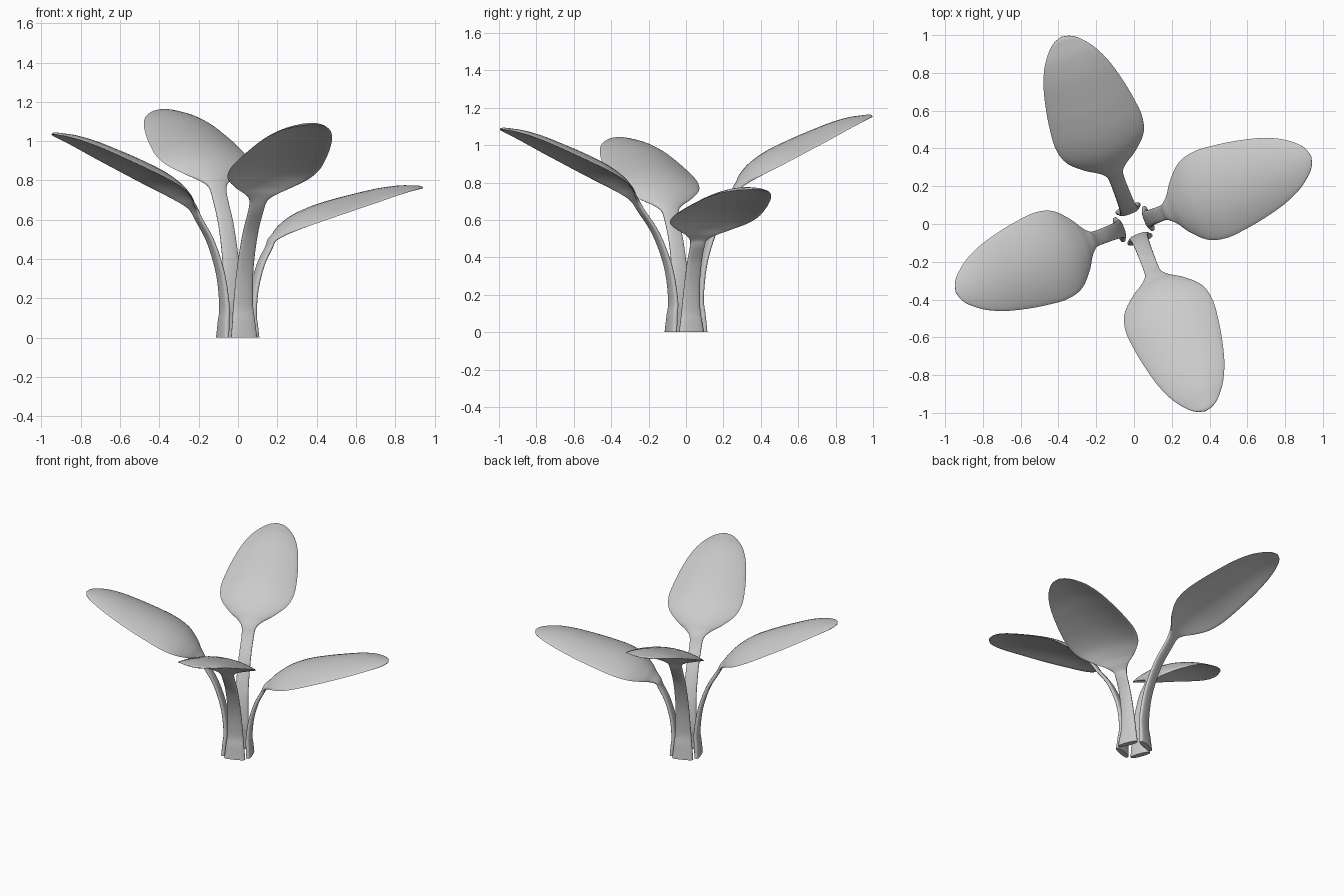
import bpy, bmesh, math
from mathutils import Vector

if "Cube" in bpy.data.objects:
    bpy.data.objects.remove(bpy.data.objects["Cube"])

# stem stations: height fraction, outward fraction, half width, half thickness
STEM = [(0, .06, .070, .019), (.12, .03, .061, .018), (.25, 0, .052, .017),
        (.5, .13, .044, .015), (.75, .45, .041, .013), (.93, .85, .041, .012)]
# blade stations: offset out, offset up, half width, rib rise
BLADE = [(.0, .0, .050, .003), (.03, .03, .085, .012), (.07, .062, .150, .028),
         (.14, .107, .220, .046), (.23, .155, .245, .054), (.34, .208, .236, .053),
         (.45, .259, .216, .047), (.56, .310, .186, .038), (.655, .350, .143, .025),
         (.725, .374, .089, .011), (.757, .384, .047, .004), (.770, .388, .004, 0)]
RING, STEPS = 28, 6


def spline(pts):
    """Catmull-Rom interpolation of all station values."""
    out = []
    for i in range(len(pts) - 1):
        a, b, c, d = (pts[min(max(i + k, 0), len(pts) - 1)] for k in (-1, 0, 1, 2))
        for j in range(STEPS):
            t = j / STEPS
            out.append([.5 * (2*q + (r-p)*t + (2*p-5*q+4*r-s)*t*t + (3*q-p-3*r+s)*t**3)
                        for p, q, r, s in zip(a, b, c, d)])
    return out + [list(pts[-1])]


def leaf(name, heading, start_s, start_z, pitch=0):
    # one continuous loft: stem strip flowing into the broad blade
    st = [(.074 + (start_s - .074) * f, start_z * h, w, t, 0) for h, f, w, t in STEM]
    ca, sa = math.cos(pitch), math.sin(pitch)
    for i, (o, u, w, c) in enumerate(BLADE):
        st.append((start_s + o*ca - u*sa, start_z + o*sa + u*ca, w,
                   max(.006, .012 - .002*i) if i < 11 else .003, c))
    rows = spline(st)
    h = math.radians(heading)
    out, side = Vector((math.cos(h), math.sin(h), 0)), Vector((-math.sin(h), math.cos(h), 0))
    bm = bmesh.new()
    rings = []
    for i, (s, z, w, t, c) in enumerate(rows):
        a, b = rows[max(i-1, 0)], rows[min(i+1, len(rows)-1)]
        tan = Vector((b[0]-a[0], b[1]-a[1])).normalized()
        if i == 0:
            tan = Vector((0, 1))
        nrm = out * -tan.y + Vector((0, 0, tan.x))
        ring = []
        for k in range(RING):
            th = 2 * math.pi * k / RING
            x = math.cos(th)
            y = math.copysign(abs(math.sin(th)) ** .6, math.sin(th))
            ring.append(bm.verts.new(out*s + Vector((0, 0, z)) + side*(max(w, .003)*x)
                                     + nrm*(t*y + c*(1 - x*x))))
        rings.append(ring)
    for r0, r1 in zip(rings, rings[1:]):
        for k in range(RING):
            n = (k + 1) % RING
            bm.faces.new((r0[k], r0[n], r1[n], r1[k]))
    bm.faces.new(rings[0])
    bm.faces.new(rings[-1])
    bmesh.ops.recalc_face_normals(bm, faces=bm.faces)
    me = bpy.data.meshes.new(name)
    bm.to_mesh(me)
    bm.free()
    ob = bpy.data.objects.new(name, me)
    bpy.context.collection.objects.link(ob)
    bpy.context.view_layer.objects.active = ob
    ob.select_set(True)
    bpy.ops.object.shade_smooth_by_angle(angle=math.radians(50))
    ob.select_set(False)


# four leaves a quarter turn apart, each with its own height
leaf("back_leaf", 111, .292, .77)
leaf("left_leaf", 201, .24, .65)
leaf("front_leaf", 291, .29, .70)
leaf("right_leaf", 21, .185, .495, math.radians(-8.5))
